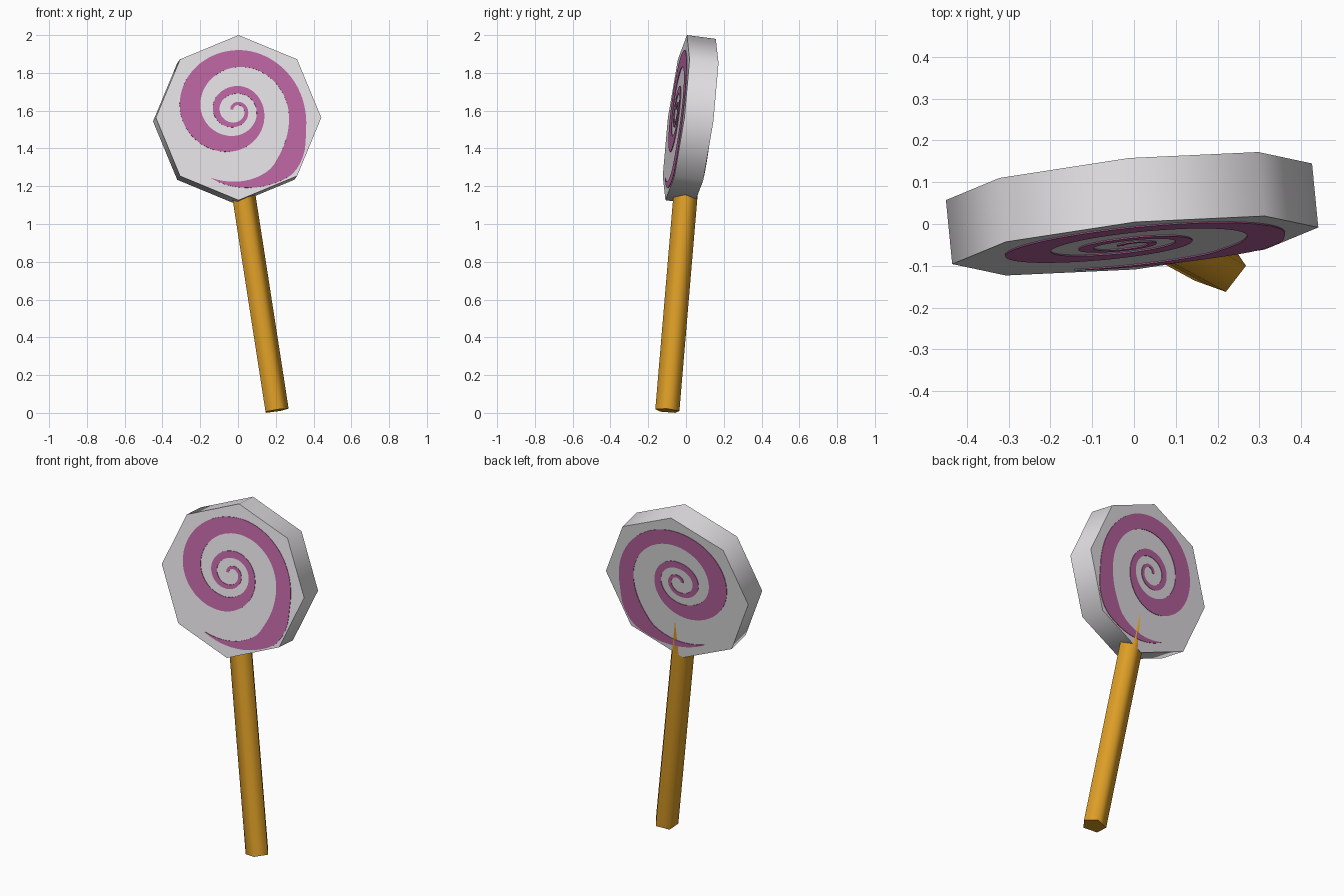
import bpy, bmesh, math
from mathutils import Vector

if "Cube" in bpy.data.objects:
    bpy.data.objects.remove(bpy.data.objects["Cube"])


def material(name, rgb):
    m = bpy.data.materials.new(name)
    m.diffuse_color = (*rgb, 1)
    m.use_nodes = True
    m.node_tree.nodes["Principled BSDF"].inputs["Base Color"].default_value = m.diffuse_color
    return m


WHITE = material("candy white", (0.78, 0.76, 0.78))
PINK = material("candy pink", (0.50, 0.13, 0.36))
AMBER = material("stick amber", (0.72, 0.34, 0.02))

CENTRE = Vector((0.003, -0.052, 1.563))      # middle of the front face
DEPTH = Vector((-0.015, 0.153, -0.02))       # from the front face to the back face


def on_front(x, z):
    """Point of the tilted front face at a given x and z."""
    return Vector((x, CENTRE.y + 0.1 * (x - CENTRE.x) + 0.13 * (z - CENTRE.z), z))


def add_object(name, bm, mat, smooth=None):
    bmesh.ops.recalc_face_normals(bm, faces=bm.faces)
    me = bpy.data.meshes.new(name)
    bm.to_mesh(me)
    bm.free()
    me.materials.append(mat)
    ob = bpy.data.objects.new(name, me)
    bpy.context.collection.objects.link(ob)
    if smooth:
        bpy.ops.object.select_all(action='DESELECT')
        ob.select_set(True)
        bpy.context.view_layer.objects.active = ob
        bpy.ops.object.shade_smooth_by_angle(angle=math.radians(smooth))
    return ob


def prism(name, ring, along, mat, smooth):
    """Closed prism from a ring of points swept along a vector."""
    bm = bmesh.new()
    a = [bm.verts.new(p) for p in ring]
    b = [bm.verts.new(p + along) for p in ring]
    n = len(ring)
    bm.faces.new(a)
    bm.faces.new(b[::-1])
    for i in range(n):
        j = (i + 1) % n
        bm.faces.new((a[i], b[i], b[j], a[j]))
    return add_object(name, bm, mat, smooth)


# Octagonal candy disc, tilted back and turned a little
octagon = [on_front(CENTRE.x + 0.438 * math.cos(k * math.pi / 4),
                    CENTRE.z + 0.437 * math.sin(k * math.pi / 4)) for k in range(8)]
prism("candy_disc", octagon, DEPTH, WHITE, 60)

# Five-sided leaning stick, its top buried in the candy
foot = Vector((0.201, -0.098, 0.012))
lean = Vector((-0.155, 0.0844, 1.0))
pentagon = []
for k in range(5):
    a = math.radians(-73.7 + 72 * k)
    x, y = 0.067 * math.cos(a), 0.067 * math.sin(a)
    pentagon.append(foot + Vector((x, y, 0.155 * x - 0.0844 * y)))
prism("stick", pentagon, lean * 1.5, AMBER, 80)

# Swirl profile: angle in degrees, outer radius, inner radius
SWIRL = [(-110, .387, .385), (-80, .42, .378), (-60, .442, .362), (-48, .452, .335),
         (-34, .43, .312), (-16, .385, .29), (35, .335, .252), (90, .315, .225),
         (175, .30, .19), (250, .235, .146), (353, .15, .11), (450, .125, .085),
         (540, .123, .088), (632, .09, .066), (720, .062, .042), (810, .04, .022),
         (900, .03, .014)]


def swirl_radii(a):
    """Smooth interpolation through the profile."""
    i = max(k for k in range(len(SWIRL) - 1) if SWIRL[k][0] <= a)
    p = [SWIRL[min(max(k, 0), len(SWIRL) - 1)] for k in range(i - 1, i + 3)]
    h = p[2][0] - p[1][0]
    t = (a - p[1][0]) / h
    result = []
    for c in (1, 2):
        m1 = (p[2][c] - p[0][c]) / (p[2][0] - p[0][0]) * h
        m2 = (p[3][c] - p[1][c]) / (p[3][0] - p[1][0]) * h
        result.append((2*t**3 - 3*t**2 + 1) * p[1][c] + (t**3 - 2*t**2 + t) * m1
                      + (3*t**2 - 2*t**3) * p[2][c] + (t**3 - t**2) * m2)
    return result


def swirl(name, shift):
    """Thin painted swirl lying on one face of the disc."""
    bm = bmesh.new()
    previous = None
    for a in range(-110, 901, 5):
        pair = []
        for r in swirl_radii(a):
            x = -0.01 + r * math.cos(math.radians(a))
            z = 1.605 + r * math.sin(math.radians(a))
            pair.append(bm.verts.new(on_front(x, z) + shift))
        if previous:
            bm.faces.new((previous[0], pair[0], pair[1], previous[1]))
        previous = pair
    ob = add_object(name, bm, PINK)
    mod = ob.modifiers.new("thickness", 'SOLIDIFY')
    mod.thickness = 0.006
    mod.offset = 0


swirl("front_swirl", Vector((0, 0, 0)))
swirl("back_swirl", DEPTH)
